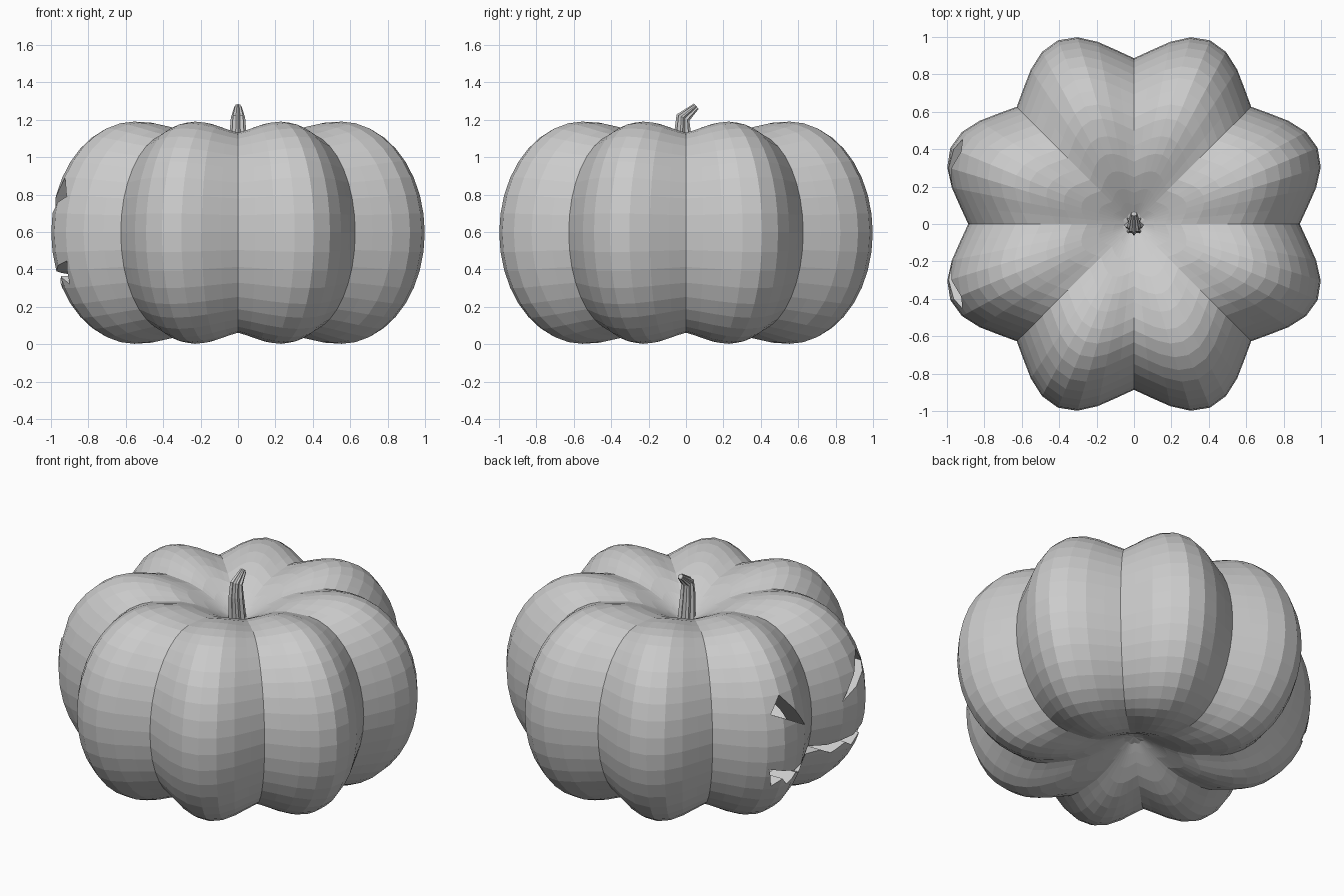
import bpy, bmesh, math

if "Cube" in bpy.data.objects:
    bpy.data.objects.remove(bpy.data.objects["Cube"])

SEG = 64          # eight lobes, eight facets each
MID = 0.596       # height of the widest ring


def new_object(name, bm):
    bmesh.ops.recalc_face_normals(bm, faces=bm.faces[:])
    mesh = bpy.data.meshes.new(name)
    bm.to_mesh(mesh)
    bm.free()
    obj = bpy.data.objects.new(name, mesh)
    bpy.context.collection.objects.link(obj)
    return obj


def loft(bm, rings, start=None, end=None):
    """Join rings of points with quads, closing each end on a pole or a cap."""
    vs = [[bm.verts.new(p) for p in ring] for ring in rings]
    n = len(vs[0])
    for a, b in zip(vs, vs[1:]):
        for i in range(n):
            j = (i + 1) % n
            bm.faces.new((a[i], a[j], b[j], b[i]))
    for ring, pole in ((vs[0], start), (vs[-1], end)):
        if pole is None:
            bm.faces.new(ring)
        else:
            p = bm.verts.new(pole)
            for i in range(n):
                bm.faces.new((ring[i], ring[(i + 1) % n], p))


def lobed_body(name, scale):
    # half profile: round outside, then the dimple towards the centre
    half = [(0.6 + 0.463 * math.cos(math.radians(a)), 0.594 * math.sin(math.radians(a)))
            for a in range(0, 91, 10)]
    half += [(0.5, 0.588), (0.4, 0.567), (0.3, 0.53), (0.2, 0.48), (0.12, 0.435), (0.06, 0.40)]
    profile = [(r, -h) for r, h in reversed(half[1:])] + half
    rings = []
    for r, h in profile:
        ring = []
        for i in range(SEG):
            t = 2 * math.pi * i / SEG
            s = abs(math.sin(4 * t))
            f = 0.5 * s + 0.5 * s * s
            rr = r * (0.834 + 0.166 * f) * scale
            hh = h * (1 - 0.1 * (1 - f) * min(1, r / 0.5)) * scale
            ring.append((rr * math.cos(t), rr * math.sin(t), MID + hh))
        rings.append(ring)
    bm = bmesh.new()
    loft(bm, rings, (0, 0, MID - 0.385 * scale), (0, 0, MID + 0.385 * scale))
    return new_object(name, bm)


def face_cutter(name, outline):
    # prism running along x through the wall on the -x side
    bm = bmesh.new()
    loft(bm, [[(x, y, z) for y, z in outline] for x in (-1.3, -0.55)])
    return new_object(name, bm)


def cut(obj, cutter):
    mod = obj.modifiers.new("cut", 'BOOLEAN')
    mod.operation = 'DIFFERENCE'
    mod.solver = 'EXACT'
    mod.object = cutter
    bpy.context.view_layer.objects.active = obj
    bpy.ops.object.modifier_apply(modifier=mod.name)
    bpy.data.objects.remove(cutter, do_unlink=True)


# hollow pumpkin shell
body = lobed_body("pumpkin_shell", 1.0)
cut(body, lobed_body("hollow", 0.86))

# slanted triangular eyes
eye = [(0.385, 0.89), (0.455, 0.79), (0.19, 0.64)]
for side in (1, -1):
    cut(body, face_cutter("eye_cutter", [(side * y, z) for y, z in eye]))

# jagged grin
lower = [(0.43, 0.32), (0.385, 0.365), (0.325, 0.305), (0.25, 0.355), (0.16, 0.31), (0.09, 0.35)]
upper = [(0.47, 0.445), (0.30, 0.39), (0.12, 0.375)]
right = upper[::-1] + lower
mouth = [(0, 0.40)] + right + [(0, 0.345)] + [(-y, z) for y, z in right[::-1]]
cut(body, face_cutter("mouth_cutter", mouth))

# ridged stem leaning to the back: y, z, radius, tilt
path = [(0.0, 0.93, 0.055, 0.0), (-0.018, 1.13, 0.045, 0.1),
        (-0.016, 1.212, 0.038, 0.45), (0.055, 1.272, 0.019, 0.8)]
rings = []
for y, z, r, tilt in path:
    ring = []
    for i in range(16):
        a = 2 * math.pi * i / 16
        k = r * (1.0 if i % 2 == 0 else 0.72)
        v = k * math.sin(a)
        ring.append((k * math.cos(a), y + v * math.cos(tilt), z - v * math.sin(tilt)))
    rings.append(ring)
bm = bmesh.new()
loft(bm, rings)
new_object("stem", bm)
